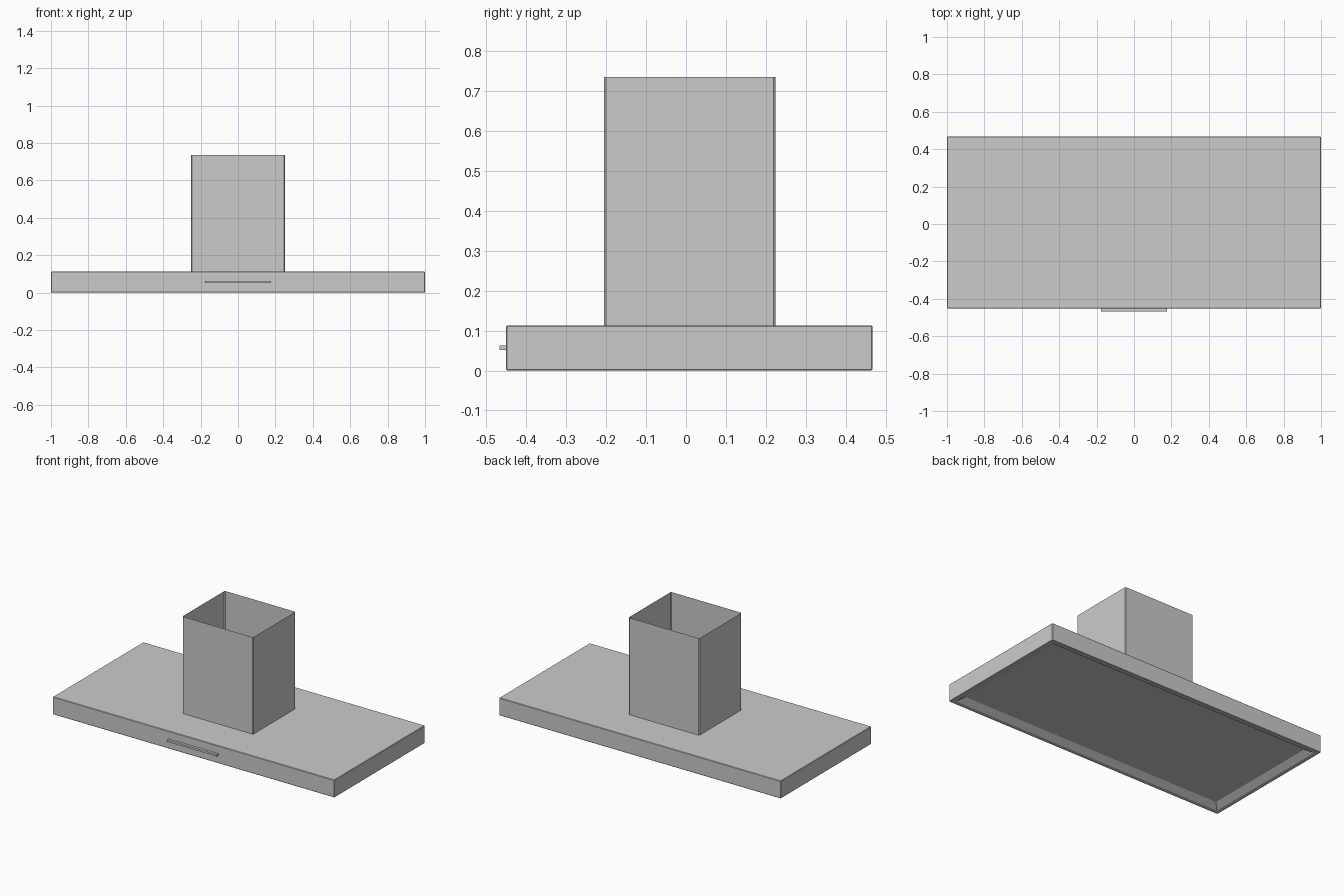
import bpy
import bmesh
from mathutils import Vector

cube = bpy.data.objects.get("Cube")
if cube:
    bpy.data.objects.remove(cube, do_unlink=True)

# Brushed steel, the only finish
steel = bpy.data.materials.new("grey_steel")
steel.use_nodes = True
colour = (0.6, 0.6, 0.6, 1)
steel.diffuse_color = colour
steel.node_tree.nodes["Principled BSDF"].inputs["Base Color"].default_value = colour


def box(low, high):
    """Return a bmesh box spanning two opposite corners."""
    low, high = Vector(low), Vector(high)
    bm = bmesh.new()
    bmesh.ops.create_cube(bm, size=1)
    bmesh.ops.scale(bm, vec=high - low, verts=bm.verts)
    bmesh.ops.translate(bm, vec=(low + high) / 2, verts=bm.verts)
    return bm


def chamfer(bm, edges, width):
    bmesh.ops.bevel(bm, geom=edges, offset=width, segments=1,
                    affect='EDGES', profile=0.5)


def finish(bm, name):
    mesh = bpy.data.meshes.new(name)
    bm.normal_update()
    bm.to_mesh(mesh)
    bm.free()
    mesh.materials.append(steel)
    obj = bpy.data.objects.new(name, mesh)
    bpy.context.collection.objects.link(obj)
    return obj


# Wide canopy with chamfered edges
bm = box((-1, -0.451, 0), (1, 0.4675, 0.113))
chamfer(bm, bm.edges[:], 0.003)
bm.normal_update()

# Flat rim, then a shallow slope up to the underside panel
under = min(bm.faces, key=lambda f: f.normal.z * f.calc_area())
bmesh.ops.inset_region(bm, faces=[under], thickness=0.036)
bmesh.ops.inset_region(bm, faces=[under], thickness=0.055)
bmesh.ops.translate(bm, vec=(0, 0, 0.026), verts=under.verts)
finish(bm, "canopy")

# Sheet-metal chimney, open at the top, with chamfered corners
bm = box((-0.251, -0.206, 0.113), (0.251, 0.224, 0.735))
bm.normal_update()
caps = [f for f in bm.faces if abs(f.normal.z) > 0.9]
bmesh.ops.delete(bm, geom=caps, context='FACES_ONLY')
uprights = [e for e in bm.edges if abs(e.verts[0].co.z - e.verts[1].co.z) > 0.1]
chamfer(bm, uprights, 0.005)
finish(bm, "chimney")

# Slim control bar on the front face
finish(box((-0.176, -0.4675, 0.051), (0.176, -0.449, 0.063)), "control_bar")
